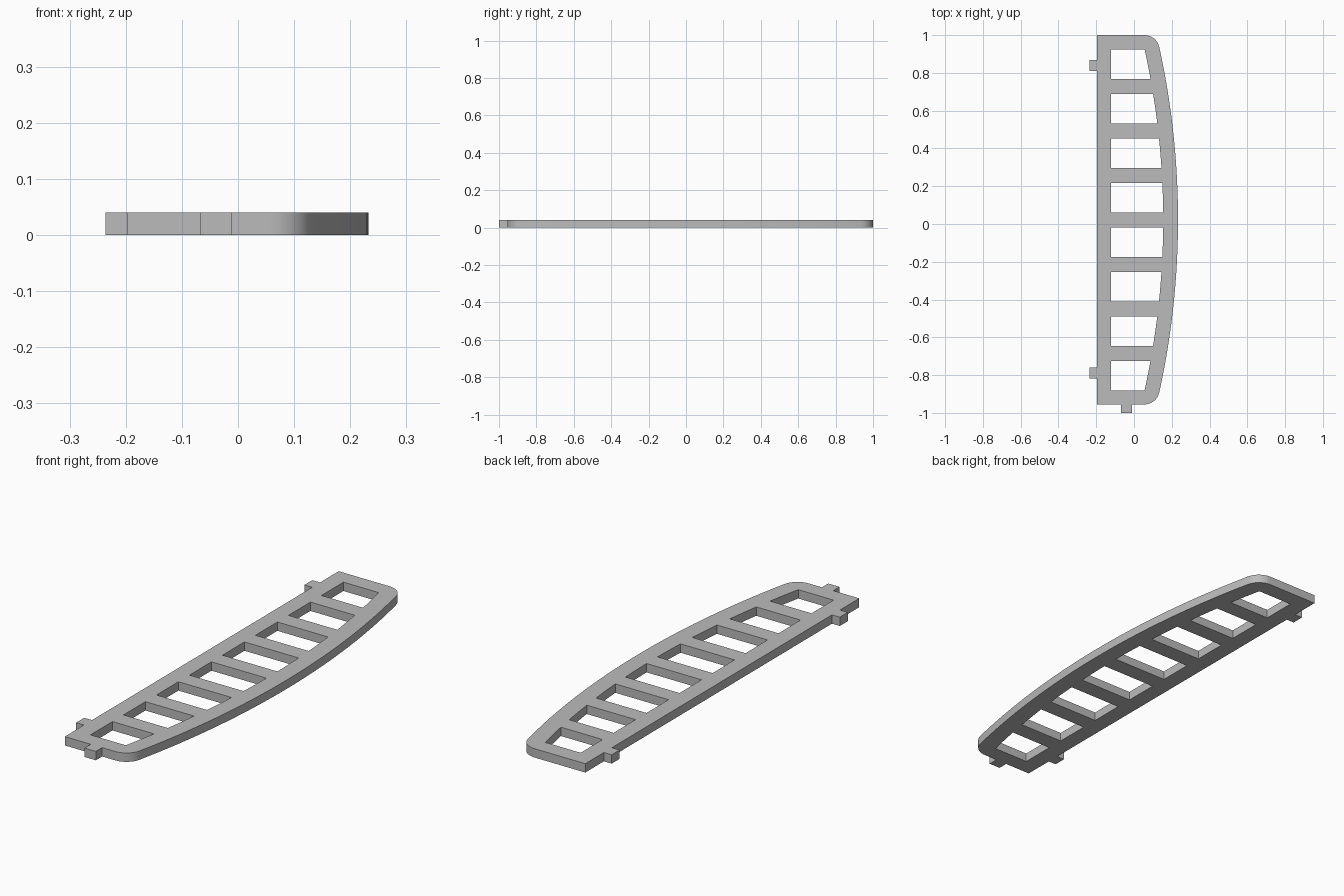
import bpy
import bmesh
from math import asin, cos, sin, pi, sqrt

cube = bpy.data.objects.get("Cube")
if cube:
    bpy.data.objects.remove(cube)

THICK = 0.04
MID_Y = 0.0225           # plate is symmetric about this line
HALF = 0.9775            # half length of the plate
BACK_X, BULGE_X = -0.197, 0.233
RADIUS = 4.26            # outer bowed edge
ARC_X = BULGE_X - RADIUS
FILLET = 0.08
WALL, HOLE = 0.0785, 0.157
TAB = 0.0285             # half width of a tab

grey = bpy.data.materials.new("plain_grey")
grey.use_nodes = True
colour = (0.5, 0.5, 0.5, 1)
grey.diffuse_color = colour
grey.node_tree.nodes["Principled BSDF"].inputs["Base Color"].default_value = colour


def arc(cx, cy, r, a0, a1, steps):
    return [(cx + r * cos(a0 + (a1 - a0) * i / steps),
             cy + r * sin(a0 + (a1 - a0) * i / steps)) for i in range(steps + 1)]


def outline():
    """Bowed plate with rounded corners and three locating tabs."""
    rise = HALF - FILLET
    lean = asin(rise / (RADIUS - FILLET))
    corner_x = ARC_X + sqrt((RADIUS - FILLET) ** 2 - rise ** 2)
    low, high = MID_Y - HALF, MID_Y + HALF
    tab_x = -0.039
    pts = [(BACK_X, low), (tab_x - TAB, low), (tab_x - TAB, -1), (tab_x + TAB, -1), (tab_x + TAB, low)]
    pts += arc(corner_x, MID_Y - rise, FILLET, -pi / 2, -lean, 12)
    pts += arc(ARC_X, MID_Y, RADIUS, -lean, lean, 48)[1:-1]
    pts += arc(corner_x, MID_Y + rise, FILLET, lean, pi / 2, 12)
    pts.append((BACK_X, high))
    for y in (0.839, -0.789):
        pts += [(BACK_X, y + TAB), (-0.236, y + TAB), (-0.236, y - TAB), (BACK_X, y - TAB)]
    return pts


def window(index):
    """Opening whose outer side follows the bowed edge."""
    top = MID_Y + HALF - WALL - index * (HOLE + WALL) + 0.003
    bottom = top - HOLE
    r = RADIUS - WALL
    a0, a1 = (asin((y - MID_Y) / r) for y in (bottom, top))
    left = BACK_X + WALL - 0.002
    return [(left, top), (left, bottom)] + arc(ARC_X, MID_Y, r, a0, a1, 6)


# Fill the outline around the windows, then extrude to thickness
bm = bmesh.new()
for loop in [outline()] + [window(i) for i in range(8)]:
    verts = [bm.verts.new((x, y, 0)) for x, y in loop]
    for a, b in zip(verts, verts[1:] + verts[:1]):
        bm.edges.new((a, b))
bmesh.ops.triangle_fill(bm, edges=bm.edges[:], use_beauty=True, normal=(0, 0, 1))
grown = bmesh.ops.extrude_face_region(bm, geom=bm.faces[:], use_keep_orig=True)
bmesh.ops.translate(bm, vec=(0, 0, THICK),
                    verts=[g for g in grown["geom"] if isinstance(g, bmesh.types.BMVert)])
bmesh.ops.recalc_face_normals(bm, faces=bm.faces[:])

mesh = bpy.data.meshes.new("slotted_plate")
bm.to_mesh(mesh)
bm.free()
mesh.materials.append(grey)
plate = bpy.data.objects.new("slotted_plate", mesh)
bpy.context.collection.objects.link(plate)

# Smooth the curved edges, keep the corners crisp
bpy.ops.object.select_all(action="DESELECT")
plate.select_set(True)
bpy.context.view_layer.objects.active = plate
bpy.ops.object.shade_smooth_by_angle(angle=pi / 6)
